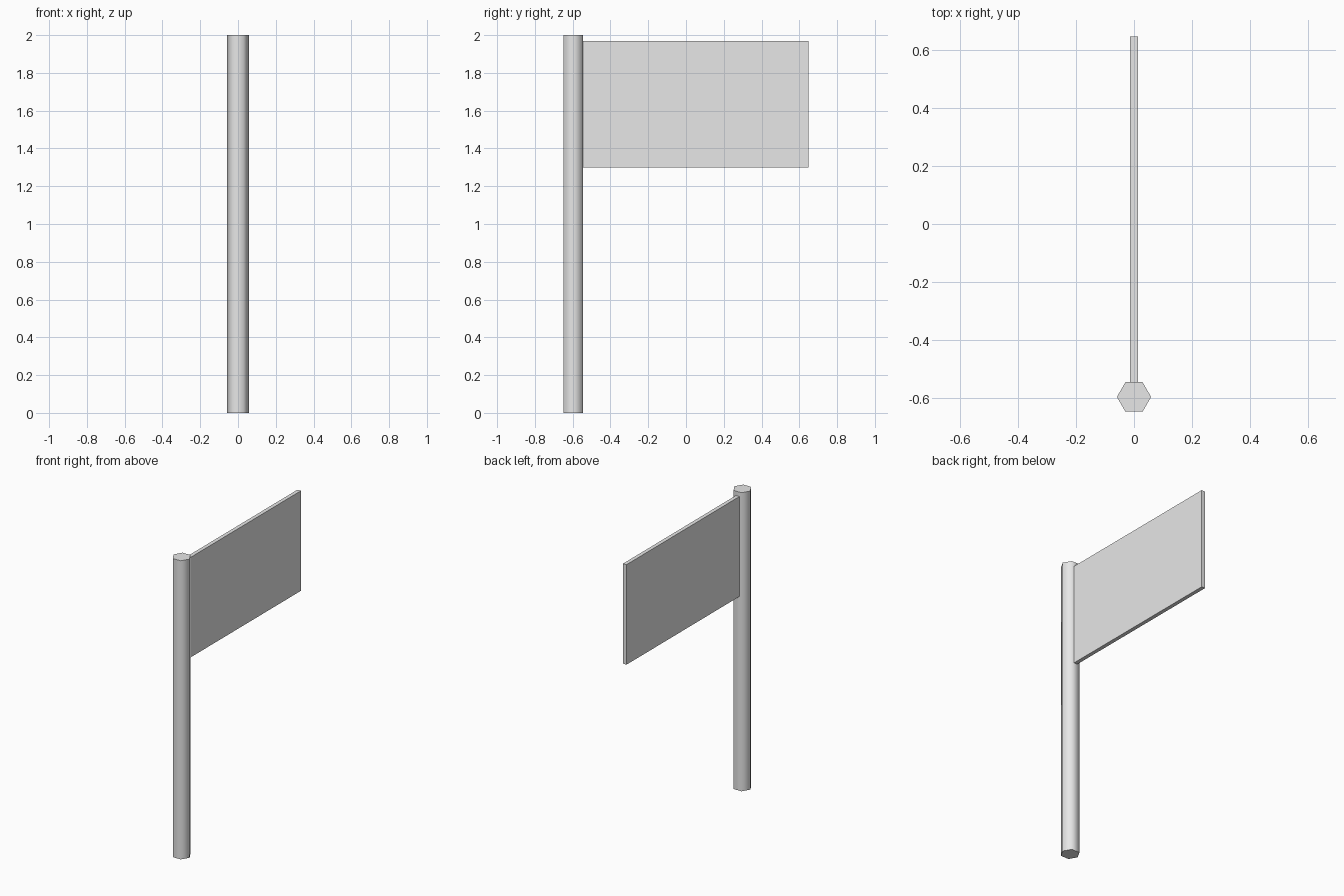
import bpy
import math

cube = bpy.data.objects.get("Cube")
if cube:
    bpy.data.objects.remove(cube, do_unlink=True)

# Shared light grey
grey = bpy.data.materials.new("light_grey")
grey.use_nodes = True
colour = (0.8, 0.8, 0.8, 1)
grey.diffuse_color = colour
grey.node_tree.nodes["Principled BSDF"].inputs["Base Color"].default_value = colour

HEIGHT = 2.0
HALF_DEPTH = 0.648
RADIUS = 0.059
APOTHEM = RADIUS * math.cos(math.pi / 6)
POLE_Y = APOTHEM - HALF_DEPTH


def finish(name):
    obj = bpy.context.object
    obj.name = name
    obj.data.materials.append(grey)
    return obj


# Six-sided pole, corners pointing left and right, smooth around and sharp at the caps
bpy.ops.mesh.primitive_cylinder_add(vertices=6, radius=RADIUS, depth=HEIGHT,
                                    location=(0, POLE_Y, HEIGHT / 2))
pole = finish("pole")
pole.rotation_euler.z = math.pi / 6
bpy.ops.object.transform_apply(location=False, rotation=True, scale=False)
bpy.ops.object.shade_smooth_by_angle(angle=math.radians(70))

# Thin flat flag panel butted against the back of the pole
front, back = POLE_Y + APOTHEM, HALF_DEPTH
bottom, top = 1.30, 1.97
bpy.ops.mesh.primitive_cube_add(size=1, location=(0, (front + back) / 2, (bottom + top) / 2))
flag = finish("flag_panel")
flag.scale = (0.026, back - front, top - bottom)
bpy.ops.object.transform_apply(location=False, rotation=False, scale=True)
